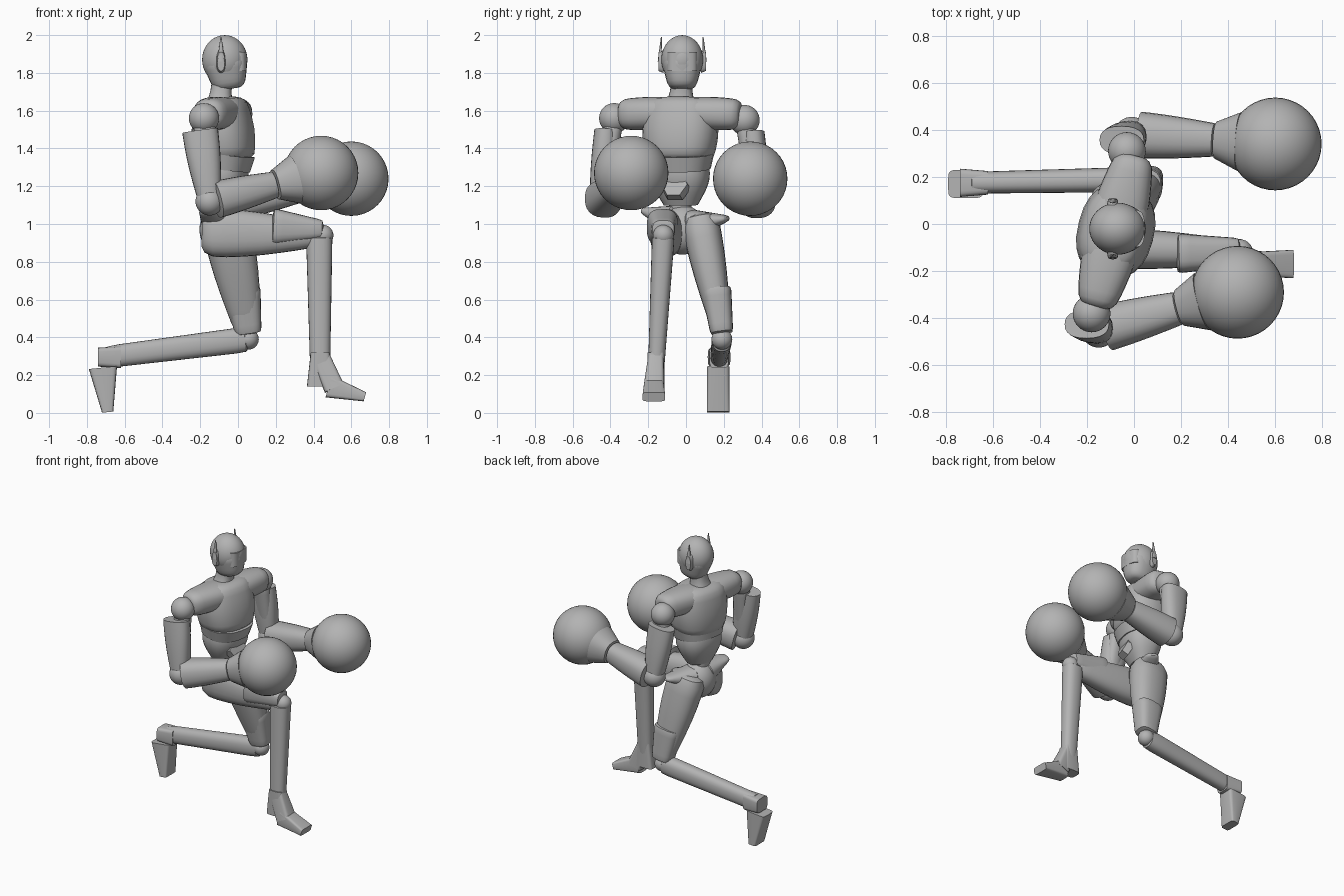
import bpy, bmesh, math
from mathutils import Vector, Matrix

if "Cube" in bpy.data.objects:
    bpy.data.objects.remove(bpy.data.objects["Cube"])

SHADE = 0.45
grey = bpy.data.materials.new("plain grey")
grey.use_nodes = True
grey.diffuse_color = (SHADE, SHADE, SHADE, 1)
grey.node_tree.nodes["Principled BSDF"].inputs["Base Color"].default_value = grey.diffuse_color

FORWARD = Vector((1, 0, 0))
ACROSS = Vector((0, 1, 0))
UP = Vector((0, 0, 1))


def finish(name, bm):
    """Turn a bmesh into a smooth grey object that keeps its sharp edges."""
    bmesh.ops.recalc_face_normals(bm, faces=bm.faces)
    mesh = bpy.data.meshes.new(name)
    bm.to_mesh(mesh)
    bm.free()
    mesh.materials.append(grey)
    obj = bpy.data.objects.new(name, mesh)
    bpy.context.scene.collection.objects.link(obj)
    bpy.ops.object.select_all(action="DESELECT")
    obj.select_set(True)
    bpy.context.view_layer.objects.active = obj
    bpy.ops.object.shade_smooth_by_angle(angle=math.radians(40))


def signed_power(value, exponent):
    return math.copysign(abs(value) ** exponent, value)


def tube(name, start, end, side, start_size, end_size, bulge=0.0, rounding=0.1, square=2.4, sides=24):
    """Tapered limb from start to end; sizes are half-widths along side and across it."""
    start, end = Vector(start), Vector(end)
    axis = (end - start).normalized()
    u = (side - axis * side.dot(axis)).normalized()
    v = axis.cross(u)
    size_a, size_b = Vector(start_size), Vector(end_size)
    steps = 10
    bm = bmesh.new()
    rings = []
    for step in range(steps + 1):
        # Rings crowd toward both ends, where the limb rounds off
        t = (1 - math.cos(math.pi * step / steps)) / 2
        swell = 1 + bulge * math.sin(math.pi * t)
        edge = min(t, 1 - t) / rounding if rounding else 1
        if edge < 1:
            swell *= 0.6 + 0.4 * math.sqrt(1 - (1 - edge) ** 2)
        size = size_a.lerp(size_b, t) * swell
        centre = start.lerp(end, t)
        ring = []
        for i in range(sides):
            angle = math.tau * i / sides
            along = signed_power(math.cos(angle), 2 / square)
            over = signed_power(math.sin(angle), 2 / square)
            ring.append(bm.verts.new(centre + u * size.x * along + v * size.y * over))
        rings.append(ring)
    for low, high in zip(rings, rings[1:]):
        for i in range(sides):
            j = (i + 1) % sides
            bm.faces.new((low[i], low[j], high[j], high[i]))
    bm.faces.new(rings[0])
    bm.faces.new(rings[-1])
    finish(name, bm)


def ball(name, centre, radius, scale=(1, 1, 1)):
    bm = bmesh.new()
    bmesh.ops.create_uvsphere(bm, u_segments=40, v_segments=20, radius=radius)
    place = Matrix.Translation(centre) @ Matrix.Diagonal((*scale, 1))
    bmesh.ops.transform(bm, matrix=place, verts=bm.verts)
    finish(name, bm)


# Torso, turned so that one shoulder leads
turn = Matrix.Rotation(math.radians(-14.5), 3, "Z")
front, flank = turn @ FORWARD, turn @ ACROSS
core = Vector((-0.08, -0.03, 0))


def on_core(height, ahead=0.0, aside=0.0):
    return core + UP * height + front * ahead + flank * aside


tube("chest", on_core(1.33, 0.01), on_core(1.67, -0.01), front, (0.15, 0.17), (0.12, 0.17), 0.18, 0.12)
tube("chest_band", on_core(1.29), on_core(1.37, 0.01), front, (0.14, 0.16), (0.155, 0.18), 0, 0)
tube("abdomen", on_core(1.1, -0.01), on_core(1.31), front, (0.07, 0.09), (0.13, 0.15), 0.2, 0)
tube("belly_plate", on_core(1.19, 0.08), on_core(1.21, 0.125), flank, (0.08, 0.08), (0.07, 0.07), 0, 0, 2, 6)
for tag, sign in (("near", -1), ("far", 1)):
    tube(tag + "_shoulder_yoke", on_core(1.59), on_core(1.58, 0, sign * 0.33), front,
         (0.12, 0.08), (0.08, 0.08), 0.1, 0.15)
tube("waist", (-0.1, -0.03, 1), (-0.1, -0.03, 1.2), FORWARD, (0.05, 0.05), (0.07, 0.07), 0, 0)

# Head, with ear pods, antennas and a flat visor
face_y = -0.02
tube("neck", (-0.1, -0.03, 1.6), (-0.08, face_y, 1.8), FORWARD, (0.09, 0.1), (0.06, 0.06), -0.25, 0)
ball("cranium", (-0.07, face_y, 1.87), 0.12, (1, 0.92, 1.08))
tube("jaw", (-0.045, face_y, 1.715), (-0.07, face_y, 1.88), FORWARD, (0.08, 0.07), (0.12, 0.11), 0.04, 0.2)
tube("visor", (-0.01, face_y, 1.81), (-0.01, face_y, 1.91), FORWARD, (0.055, 0.08), (0.055, 0.08), 0, 0, 3.5)
for tag, sign in (("near", -1), ("far", 1)):
    pod = Vector((-0.09, face_y + sign * 0.1, 1.86))
    out = ACROSS * sign
    tube(tag + "_ear_pod", pod, pod + out * 0.025, FORWARD, (0.025, 0.06), (0.02, 0.05), 0, 0)
    tube(tag + "_antenna", pod + out * 0.02, pod + UP * 0.13 + out * 0.01, FORWARD,
         (0.02, 0.01), (0.003, 0.003), 0, 0)

# Arms, each ending in a large ball glove
arms = {
    "near": ((-0.18, -0.38, 1.56), (-0.15, -0.45, 1.12), (0.44, -0.29, 1.27), -0.035),
    "far": ((-0.03, 0.31, 1.55), (-0.01, 0.38, 1.12), (0.6, 0.34, 1.24), 0.035),
}
for tag, (shoulder, elbow, glove, outward) in arms.items():
    shoulder, elbow, glove = Vector(shoulder), Vector(elbow), Vector(glove)
    ball(tag + "_shoulder", shoulder, 0.08)
    sleeve = shoulder.lerp(elbow, 0.15) + ACROSS * outward - FORWARD * 0.025
    tube(tag + "_upper_arm", sleeve, elbow, FORWARD, (0.095, 0.06), (0.06, 0.06), 0.1, 0)
    tube(tag + "_inner_arm", shoulder, elbow, FORWARD, (0.06, 0.05), (0.05, 0.05))
    ball(tag + "_elbow", elbow, 0.075)
    wrist, palm = elbow.lerp(glove, 0.59), elbow.lerp(glove, 0.76)
    tube(tag + "_forearm", elbow.lerp(glove, 0.05), wrist, ACROSS, (0.1, 0.1), (0.07, 0.07), 0.04, 0.03)
    tube(tag + "_cuff", wrist, palm, ACROSS, (0.08, 0.08), (0.128, 0.128), 0, 0)
    ball(tag + "_glove", glove, 0.197)

# Hips, with a flared crest on each side
ball("pelvis", (-0.09, -0.02, 0.97), 0.12, (0.95, 1, 1.1))
crests = {"near": ((-0.1, -0.06, 1.02), (-0.17, -0.23, 1.07)), "far": ((-0.07, 0.02, 1), (0.02, 0.22, 1.03))}
for tag, (root, tip) in crests.items():
    tube(tag + "_hip_crest", root, tip, FORWARD, (0.1, 0.08), (0.04, 0.015))

# Stepping leg: thigh level, shin upright
knee = Vector((0.45, -0.12, 0.94))
ankle = Vector((0.435, -0.16, 0.2))
tube("stepping_thigh", (-0.19, -0.1, 0.955), knee, ACROSS, (0.085, 0.13), (0.05, 0.06), 0.18, 0.15)
tube("stepping_knee_guard", (0.18, -0.125, 0.985), knee + UP * 0.03, ACROSS, (0.085, 0.1), (0.06, 0.05), 0, 0.05, 3)
ball("stepping_knee", knee, 0.055)
tube("stepping_shin", knee - FORWARD * 0.02, ankle, FORWARD, (0.07, 0.06), (0.052, 0.042), 0, 0.03)
tube("stepping_heel", ankle + UP * 0.12, ankle - UP * 0.06, FORWARD, (0.05, 0.045), (0.07, 0.045), 0, 0, 5)
tube("stepping_instep", ankle + UP * 0.1, (0.51, -0.17, 0.13), FORWARD, (0.05, 0.04), (0.055, 0.055), 0, 0, 5)
tube("stepping_toe", (0.48, -0.17, 0.14), (0.672, -0.17, 0.085), ACROSS, (0.05, 0.06), (0.06, 0.025), 0, 0, 6)

# Kneeling leg: thigh down, shin trailing behind
knee = Vector((0.055, 0.19, 0.39))
ankle = Vector((-0.7, 0.175, 0.295))
tube("kneeling_thigh", (-0.07, 0.07, 1.04), knee + UP * 0.04, FORWARD, (0.13, 0.1), (0.07, 0.05), 0.17, 0.1)
tube("kneeling_knee_guard", (0.02, 0.16, 0.66), knee + UP * 0.03, FORWARD, (0.1, 0.08), (0.07, 0.06), 0, 0.05, 3)
ball("kneeling_knee", knee, 0.055)
tube("kneeling_shin", knee, ankle, ACROSS, (0.054, 0.068), (0.046, 0.058), 0, 0.05)
tube("kneeling_heel", ankle + FORWARD * 0.08, ankle - FORWARD * 0.04, ACROSS, (0.05, 0.058), (0.06, 0.05), 0, 0, 5)
tube("kneeling_toe", (-0.715, 0.17, 0.24), (-0.69, 0.17, 0.004), ACROSS, (0.06, 0.075), (0.06, 0.03), 0, 0, 6)
